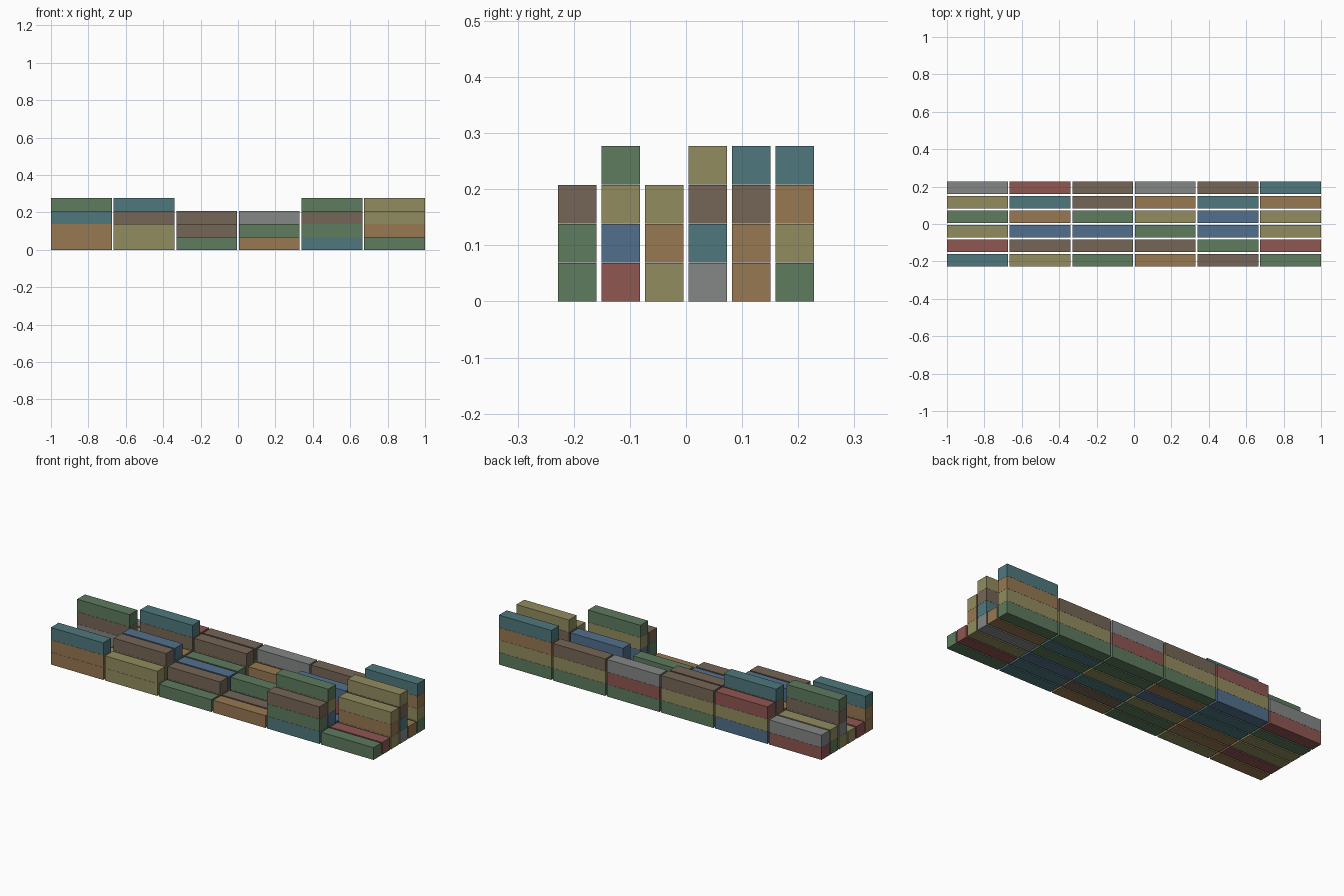
import bpy

if "Cube" in bpy.data.objects:
    bpy.data.objects.remove(bpy.data.objects["Cube"])

# Container size and spacing
L, W, H = 0.325, 0.0690, 0.0688
PX, PY, PZ = 0.335, 0.0776, 0.0694

# Paint colours as seen on screen (sRGB)
PALETTE = {
    "R": ("red", (0.56, 0.34, 0.32)), "G": ("green", (0.37, 0.48, 0.37)),
    "B": ("blue", (0.32, 0.44, 0.55)), "T": ("teal", (0.31, 0.47, 0.49)),
    "Y": ("olive", (0.57, 0.55, 0.37)), "O": ("orange", (0.59, 0.47, 0.32)),
    "N": ("brown", (0.46, 0.40, 0.34)), "S": ("grey", (0.52, 0.53, 0.53)),
}

# Rows run front to back, stacks left to right, letters bottom to top
YARD = [
    "OOT YY G O TGN G",
    "R OYN GN N TBYG R",
    "Y OGB YB TG B YOY",
    "YSNG TO BG Y GRB STNY",
    "GY TONT OYN GO T O",
    "RS BYR GYN GRS GYN GYOT",
]

mats = {}
for key, (name, rgb) in PALETTE.items():
    mats[key] = bpy.data.materials.new(name + "_paint")
    mats[key].diffuse_color = (*[((v + 0.055) / 1.055) ** 2.4 for v in rgb], 1)


def container_mesh(key):
    """One box shared by all containers of a colour, origin at base centre."""
    x, y = L / 2, W / 2
    verts = [(sx * x, sy * y, z) for z in (0, H)
             for sx, sy in ((-1, -1), (1, -1), (1, 1), (-1, 1))]
    faces = [(3, 2, 1, 0), (4, 5, 6, 7)]
    faces += [(i, (i + 1) % 4, (i + 1) % 4 + 4, i + 4) for i in range(4)]
    mesh = bpy.data.meshes.new("container_" + PALETTE[key][0])
    mesh.from_pydata(verts, [], faces)
    mesh.materials.append(mats[key])
    return mesh


meshes = {key: container_mesh(key) for key in PALETTE}

# Stacks of containers
for r, row in enumerate(YARD):
    for c, stack in enumerate(row.split()):
        for level, key in enumerate(stack):
            ob = bpy.data.objects.new(f"container_row{r}_bay{c}_tier{level}", meshes[key])
            ob.location = ((c - 2.5) * PX, (r - 2.5) * PY, level * PZ)
            bpy.context.collection.objects.link(ob)

for m in bpy.data.materials:
    if m.users and not m.is_grease_pencil:
        m.use_nodes = True
        m.node_tree.nodes["Principled BSDF"].inputs["Base Color"].default_value = m.diffuse_color
